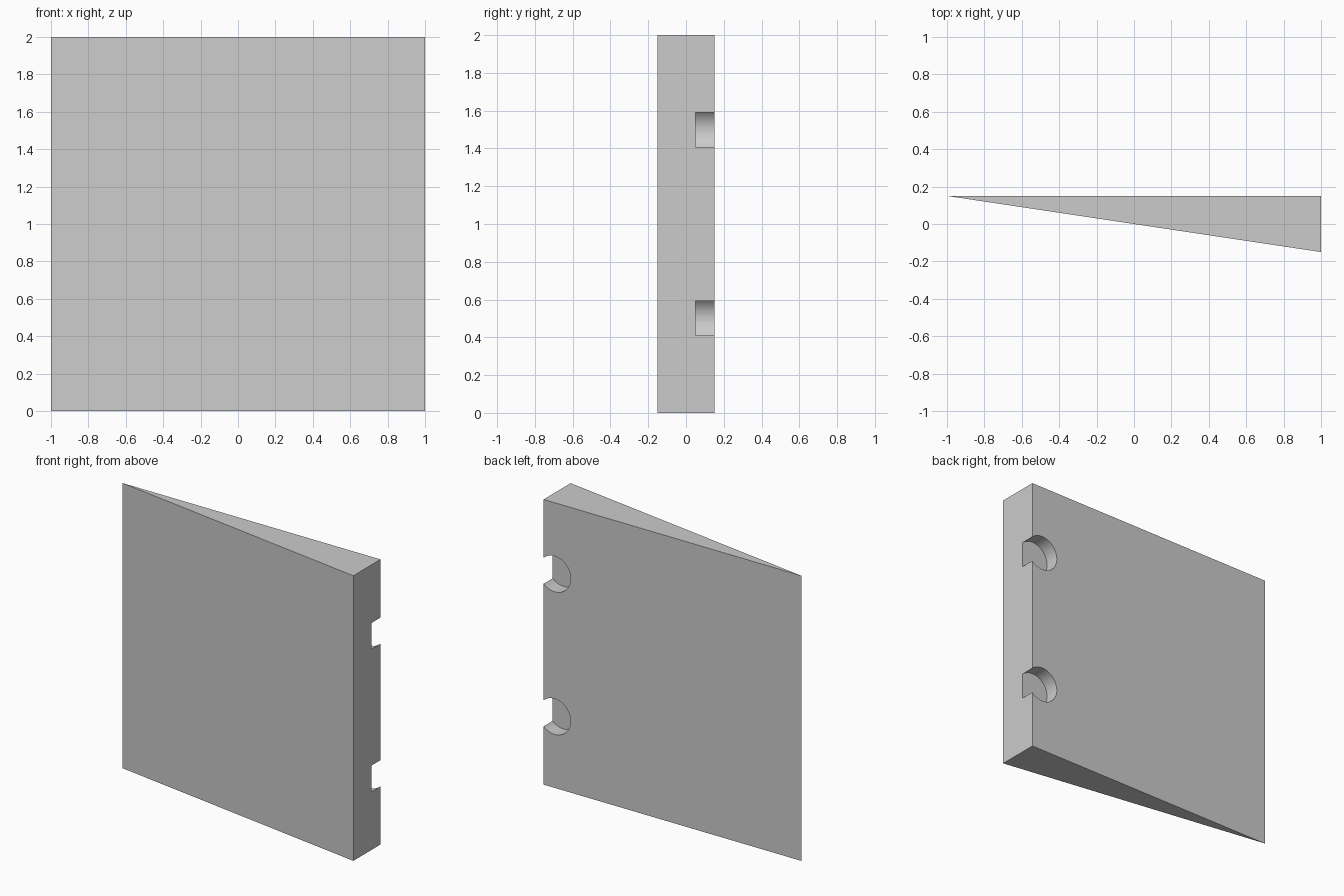
import bpy, bmesh
from math import pi
from mathutils import Vector

if "Cube" in bpy.data.objects:
    bpy.data.objects.remove(bpy.data.objects["Cube"])

# Wedge panel: triangular plan extruded upwards
bm = bmesh.new()
face = bm.faces.new([bm.verts.new((x, y, 0)) for x, y in ((-1, 0.15), (1, -0.15), (1, 0.15))])
ext = bmesh.ops.extrude_face_region(bm, geom=[face])
top = [v for v in ext["geom"] if isinstance(v, bmesh.types.BMVert)]
bmesh.ops.translate(bm, verts=top, vec=Vector((0, 0, 2)))
bmesh.ops.recalc_face_normals(bm, faces=bm.faces)
mesh = bpy.data.meshes.new("wedge_panel")
bm.to_mesh(mesh)
bm.free()
panel = bpy.data.objects.new("wedge_panel", mesh)
bpy.context.collection.objects.link(panel)

# Round hinge pockets in the back face, breaking out of the thick edge
for i, z in enumerate((0.5, 1.5)):
    bpy.ops.mesh.primitive_cylinder_add(vertices=64, radius=0.125, depth=0.2,
                                        location=(0.915, 0.15, z), rotation=(pi / 2, 0, 0))
    cutter = bpy.context.object
    cutter.name = f"hinge_pocket_cutter_{i + 1}"
    mod = panel.modifiers.new(f"hinge_pocket_{i + 1}", 'BOOLEAN')
    mod.operation = 'DIFFERENCE'
    mod.solver = 'EXACT'
    mod.object = cutter
    bpy.ops.object.select_all(action='DESELECT')
    bpy.context.view_layer.objects.active = panel
    panel.select_set(True)
    bpy.ops.object.modifier_apply(modifier=mod.name)
    bpy.data.objects.remove(cutter, do_unlink=True)
